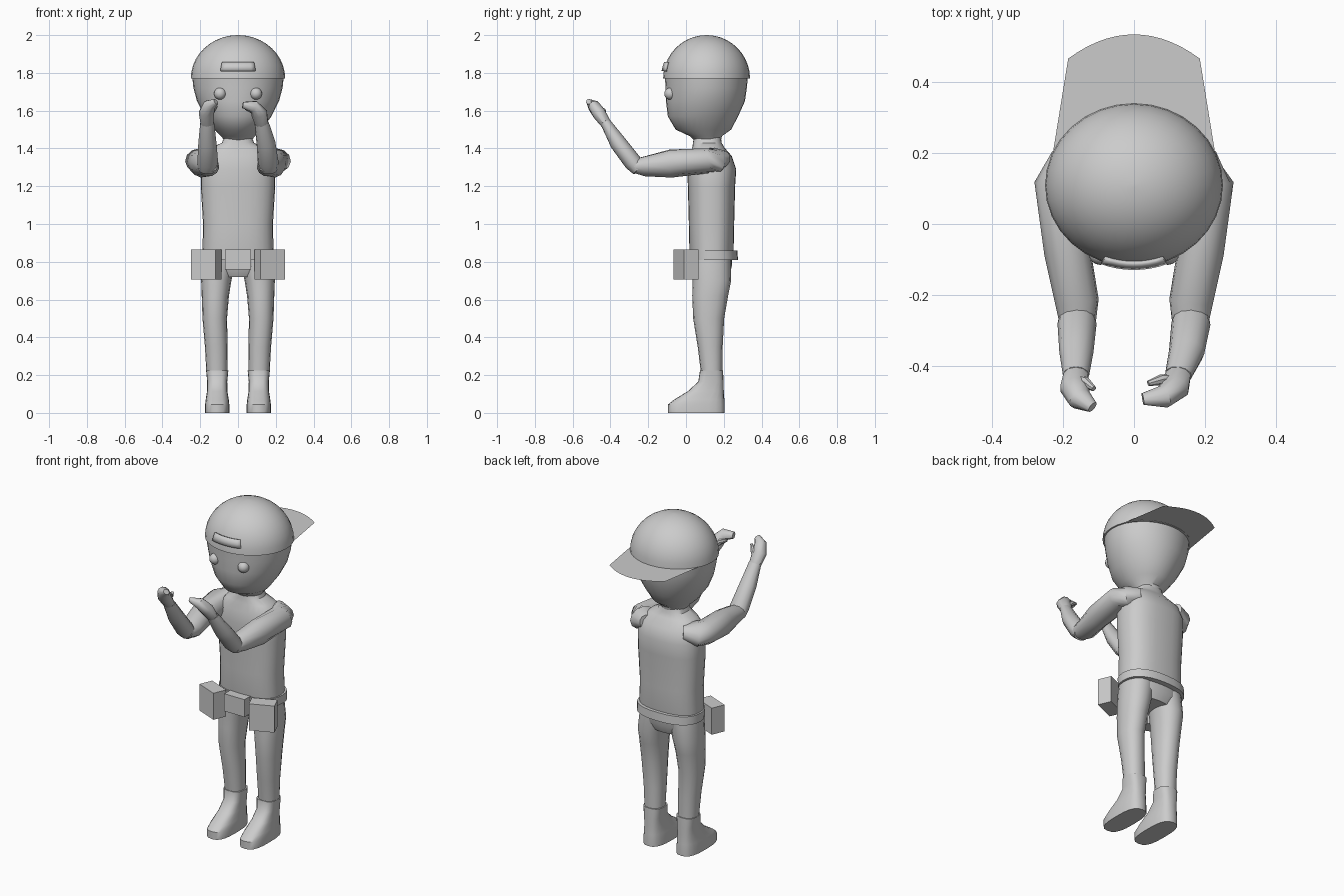
import bpy, bmesh
from math import sin, cos, pi, radians, sqrt, copysign
from mathutils import Vector, Matrix

if "Cube" in bpy.data.objects:
    bpy.data.objects.remove(bpy.data.objects["Cube"])


def finish(name, bm):
    bmesh.ops.recalc_face_normals(bm, faces=bm.faces)
    me = bpy.data.meshes.new(name)
    bm.to_mesh(me)
    bm.free()
    ob = bpy.data.objects.new(name, me)
    bpy.context.collection.objects.link(ob)
    return ob


def loft(name, rings, n=24, p=2.0):
    """Skin a closed tube over rings of (centre, half axis u, half axis v)."""
    bm = bmesh.new()
    loops = []
    for c, u, v in rings:
        loop = []
        for i in range(n):
            a = 2 * pi * i / n
            ca, sa = cos(a), sin(a)
            loop.append(bm.verts.new(Vector(c)
                        + Vector(u) * copysign(abs(ca) ** (2 / p), ca)
                        + Vector(v) * copysign(abs(sa) ** (2 / p), sa)))
        loops.append(loop)
    for a, b in zip(loops, loops[1:]):
        for i in range(n):
            j = (i + 1) % n
            bm.faces.new((a[i], a[j], b[j], b[i]))
    bm.faces.new(loops[0])
    bm.faces.new(loops[-1])
    return finish(name, bm)


def stack(name, rows, cx=0, n=24, p=2.0):
    """Horizontal rings: (z, x offset, y centre, x radius, y radius)."""
    return loft(name, [((cx + x, y, z), (rx, 0, 0), (0, ry, 0))
                       for z, x, y, rx, ry in rows], n, p)


def tube(name, pts, n=12, p=2.0):
    """Limb along a path of (x, y, z, thickness, sideways radius)."""
    ps = [Vector(q[:3]) for q in pts]
    rings = []
    for i, q in enumerate(pts):
        t = (ps[min(i + 1, len(ps) - 1)] - ps[max(i - 1, 0)]).normalized()
        ref = Vector((0, 0.7, 0.7))
        u = (ref - t * ref.dot(t)).normalized()
        rings.append((ps[i], u * q[3], t.cross(u) * q[4]))
    return loft(name, rings, n, p)


def box(name, loc, size, yaw=0):
    bm = bmesh.new()
    bmesh.ops.create_cube(bm, size=1, matrix=Matrix.Translation(loc)
                          @ Matrix.Rotation(yaw, 4, 'Z') @ Matrix.Diagonal((*size, 1)))
    return finish(name, bm)


def sheet(name, rows):
    bm = bmesh.new()
    vs = [[bm.verts.new(q) for q in r] for r in rows]
    for a, b in zip(vs, vs[1:]):
        for i in range(len(a) - 1):
            bm.faces.new((a[i], a[i + 1], b[i + 1], b[i]))
    return finish(name, bm)


# Head
stack("head", [(1.44, 0, .115, .07, .07), (1.465, 0, .105, .09, .085),
               (1.50, 0, .092, .125, .147), (1.57, 0, .09, .177, .186),
               (1.65, 0, .103, .217, .209), (1.72, 0, .107, .236, .215),
               (1.78, 0, .108, .242, .22)], n=32)

# Cap: dome, rear brim and blank front patch
CY, RX, RY, H, Z0 = .109, .25, .23, .23, 1.77
stack("cap_dome", [(Z0 + H * sin(t), 0, CY, RX * cos(t), RY * cos(t))
                   for t in [radians(88.5) * i / 10 for i in range(11)]], n=32)
N = 14
arc = [radians(160 - 140 * i / N) for i in range(N + 1)]
line = [2 * i / N - 1 for i in range(N + 1)]
sheet("cap_brim", [[(.245 * cos(a), CY + .225 * sin(a), Z0 + .002) for a in arc],
                   [(.185 * t, .465 + .068 * (1 - t * t), Z0 + .002) for t in line]])


def dome_y(x, z):
    return CY - RY * sqrt(1 - (x / RX) ** 2 - ((z - Z0) / H) ** 2) - .006


patch = sheet("cap_patch", [[(w * i / 4, dome_y(w * i / 4, z), z) for i in range(-4, 5)]
                            for z, w in ((1.81, .092), (1.832, .088), (1.856, .083))])
m = patch.modifiers.new("thickness", 'SOLIDIFY')
m.thickness, m.offset = .012, 0

# Shirt and neck
stack("torso", [(.82, 0, .135, .187, .11), (.86, 0, .135, .188, .117),
                (1.0, 0, .135, .185, .12), (1.2, 0, .135, .197, .125),
                (1.29, 0, .136, .195, .13), (1.36, 0, .13, .18, .112),
                (1.405, 0, .118, .14, .085), (1.43, 0, .113, .085, .076),
                (1.47, 0, .113, .07, .07)], n=28, p=2.5)

# Hips and belt
stack("hips", [(.84, 0, .135, .186, .11), (.77, 0, .137, .18, .105),
               (.72, 0, .14, .12, .08)], n=24, p=2.3)
stack("belt", [(.81, 0, .145, .198, .13), (.86, 0, .142, .198, .13)], n=28, p=2.4)
box("buckle_pouch", (0, .0, .812), (.135, .07, .105))

for s, side in ((1, "right"), (-1, "left")):
    # Eyes and side pouches
    bm = bmesh.new()
    bmesh.ops.create_uvsphere(bm, u_segments=16, v_segments=10, radius=.032,
                              matrix=Matrix.Translation((s * .095, -.083, 1.69)))
    finish("eye_" + side, bm)
    box("pouch_" + side, (s * .168, 0, .785), (.142, .082, .16), s * radians(23))

    # Trouser leg and boot
    stack("leg_" + side, [(.22, s * -.003, .135, .056, .057), (.35, 0, .128, .06, .066),
                          (.5, s * .008, .12, .065, .082), (.62, s * .005, .128, .072, .095),
                          (.70, 0, .137, .08, .102), (.82, s * -.02, .133, .09, .104)],
          cx=s * .115, n=16, p=2.2)
    stack("boot_" + side, [(0, 0, .055, .064, .15), (.045, 0, .055, .064, .15),
                           (.07, 0, .07, .061, .133), (.115, 0, .105, .054, .095),
                           (.165, 0, .132, .053, .067), (.225, 0, .135, .059, .061)],
          cx=s * .11, n=20, p=2.8)

    # Sleeved upper arm, pinched to a point at the shoulder
    tube("upper_arm_" + side, [(s * .12, .20, 1.345, .045, .04),
                               (s * .18, .155, 1.34, .06, .075),
                               (s * .20, .115, 1.335, .066, .08),
                               (s * .187, -.08, 1.32, .075, .066),
                               (s * .16, -.22, 1.305, .053, .062),
                               (s * .158, -.285, 1.307, .034, .05)])

# Forearms, hands and thumbs: the two poses differ
poses = {
    "right": (((.165, -.25, 1.285, .035, .045), (.16, -.28, 1.325, .047, .055),
               (.148, -.36, 1.43, .044, .05), (.125, -.425, 1.535, .028, .038)),
              ((.127, -.42, 1.525, .027, .035), (.113, -.46, 1.585, .036, .044),
               (.085, -.485, 1.622, .032, .034), (.025, -.492, 1.63, .014, .02)),
              ((.11, -.44, 1.565, .018, .018), (.075, -.438, 1.6, .015, .015),
               (.04, -.448, 1.612, .008, .008))),
    "left": (((-.165, -.25, 1.285, .035, .045), (-.16, -.28, 1.325, .047, .055),
              (-.162, -.36, 1.43, .044, .048), (-.163, -.425, 1.535, .028, .037)),
             ((-.163, -.42, 1.525, .027, .035), (-.167, -.46, 1.585, .035, .042),
              (-.152, -.492, 1.628, .032, .034), (-.117, -.515, 1.648, .014, .018)),
             ((-.16, -.44, 1.565, .018, .018), (-.135, -.445, 1.6, .015, .015),
              (-.113, -.463, 1.625, .008, .008))),
}
for side, (arm, hand, thumb) in poses.items():
    tube("forearm_" + side, arm)
    tube("hand_" + side, hand, n=10)
    tube("thumb_" + side, thumb, n=8)

# Smooth shading with sharp edges kept
for ob in bpy.data.objects:
    ob.select_set(True)
    bpy.context.view_layer.objects.active = ob
bpy.ops.object.shade_smooth_by_angle(angle=radians(40))
